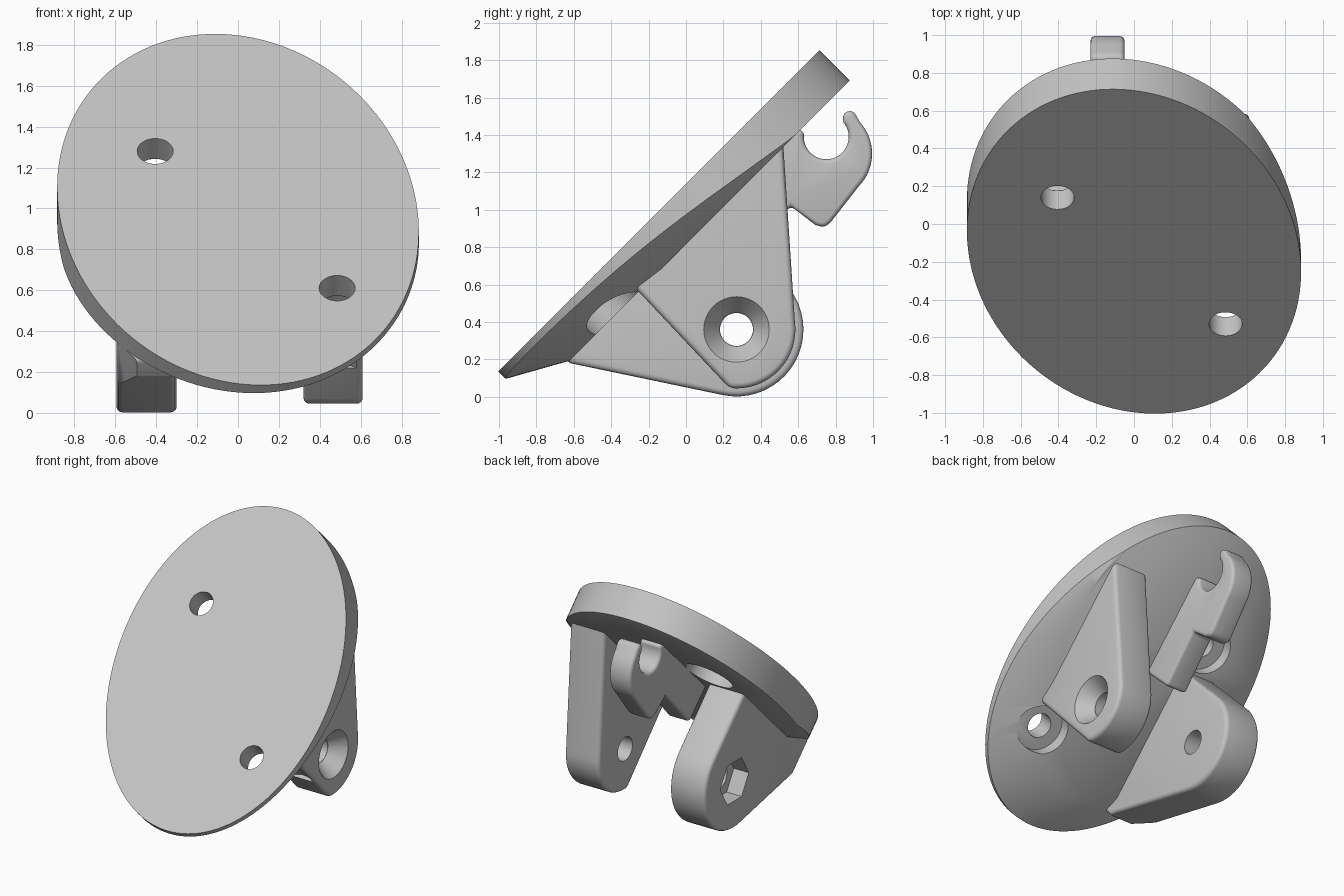
import bpy, bmesh
from math import sin, cos, pi, radians, hypot
from mathutils import Matrix, Vector

cube = bpy.data.objects.get("Cube")
if cube:
    bpy.data.objects.remove(cube)

grey = bpy.data.materials.new("light_grey")
grey.use_nodes = True
grey.diffuse_color = (0.55, 0.55, 0.55, 1)
grey.node_tree.nodes["Principled BSDF"].inputs["Base Color"].default_value = (0.55, 0.55, 0.55, 1)

# Tilted plate frame: local x, s up the slope, -z is depth behind the front face
TILT = Matrix.Translation((0, -0.57, 0.57)) @ Matrix.Rotation(radians(45), 4, 'X')
PIVOT = (0.27, 0.36)


def make(name, rings, matrix=Matrix()):
    """Closed solid lofted through rings of equal point count."""
    bm = bmesh.new()
    loops = [[bm.verts.new(matrix @ Vector(p)) for p in ring] for ring in rings]
    n = len(loops[0])
    for a, b in zip(loops, loops[1:]):
        for i in range(n):
            j = (i + 1) % n
            bm.faces.new((a[i], a[j], b[j], b[i]))
    bm.faces.new(loops[0])
    bm.faces.new(loops[-1])
    bmesh.ops.recalc_face_normals(bm, faces=bm.faces)
    mesh = bpy.data.meshes.new(name)
    bm.to_mesh(mesh)
    bm.free()
    mesh.materials.append(grey)
    ob = bpy.data.objects.new(name, mesh)
    bpy.context.collection.objects.link(ob)
    return ob


def prism(name, profile, x0, x1):
    return make(name, [[(x, y, z) for y, z in profile] for x in (x0, x1)])


def arc(centre, r, a0, a1, n):
    angles = [radians(a0 + (a1 - a0) * i / n) for i in range(n + 1)]
    return [(centre[0] + r * cos(a), centre[1] + r * sin(a)) for a in angles]


def circle(r, n=48):
    return [(r * cos(2 * pi * i / n), r * sin(2 * pi * i / n)) for i in range(n)]


def plate_bore(x, s, r, d0, d1):
    return make("bore_cutter", [[(x + u, s + v, -d) for u, v in circle(r)] for d in (d0, d1)], TILT)


def pivot_bore(stations, n=48):
    """Cutter along x, through (x, radius) stations."""
    return make("pivot_cutter", [[(x, PIVOT[0] + u, PIVOT[1] + v) for u, v in circle(r, n)]
                                 for x, r in stations])


def bake(ob):
    ob.update_tag()
    bpy.context.view_layer.update()
    dg = bpy.context.evaluated_depsgraph_get()
    mesh = bpy.data.meshes.new_from_object(ob.evaluated_get(dg))
    ob.modifiers.clear()
    ob.data = mesh


def cut(ob, cutter, operation='DIFFERENCE'):
    mod = ob.modifiers.new("cut", 'BOOLEAN')
    mod.operation, mod.solver, mod.object = operation, 'EXACT', cutter
    bake(ob)


def round_edges(ob, width):
    mod = ob.modifiers.new("round", 'BEVEL')
    mod.width, mod.segments = width, 4
    mod.limit_method, mod.angle_limit = 'ANGLE', radians(40)
    mod.use_clamp_overlap = False
    bake(ob)


# Oval plate with a chamfered back that fades out towards the top
def oval(i, n=128):
    t, tilt = 2 * pi * i / n, radians(10.7)
    a, b = 0.87 * cos(t), 1.225 * sin(t)
    return a * cos(tilt) - b * sin(tilt), a * sin(tilt) + b * cos(tilt)


MID_S, THICK = 0.601, 0.23
front, rim, back = [], [], []
outline = [oval(i) for i in range(128)]
for u, v in outline:
    r = hypot(u, v)
    facing = (u * cos(radians(302)) + v * sin(radians(302))) / r
    c = max(0.004, (facing + 0.37) / 1.37)
    k = 1 - 0.34 * c / r
    front.append((u, v + MID_S, 0))
    rim.append((u, v + MID_S, -THICK + 0.19 * c))
    back.append((u * k, v * k + MID_S, -THICK))
plate = make("oval_plate", [front, rim, back], TILT)

# Left arm: square lower edge, long sloping back edge
left_arm = prism("left_arm", [(-0.328, 0.642)] + arc(PIVOT, 0.315, -97, 8, 16)
                 + [(0.51, 1.5)], 0.32, 0.61)
# Right arm: long sloping lower edge, square upper edge
right_arm = prism("right_arm", [(-0.705, 0.265), (-0.62, 0.18)]
                  + arc(PIVOT, 0.358, -102, 45, 20) + [(0.085, 1.055)], -0.595, -0.3)

# Trim the arms to the plate outline
trim = make("trim_cutter", [[(u, v + MID_S, -d) for u, v in outline] for d in (0.03, 1.5)], TILT)
for arm in (left_arm, right_arm):
    round_edges(arm, 0.03)
    cut(arm, trim, 'INTERSECT')

# Cable hook with its base rib
hook_centre = (0.75, 1.39)
profile = ([(0.5, 1.45)] + arc(hook_centre, 0.12, 165, 400, 28)
           + arc((0.875, 1.492), 0.036, 190, 30, 6)
           + arc((0.745, 1.3), 0.25, 42, -45, 14)
           + [(0.775, 0.935), (0.74, 0.905), (0.69, 0.92), (0.56, 1.02), (0.28, 0.71), (0.05, 0.93)])
hook = prism("cable_hook", profile, -0.23, -0.05)
round_edges(hook, 0.025)

# Mounting holes with counterbores, and the pivot holes
bores = []
for x, s in ((0.485, 0.057), (-0.405, 1.004)):
    bores += [plate_bore(x, s, 0.088, -0.2, 0.4), plate_bore(x, s, 0.176, 0.14, 0.7)]
pin = pivot_bore([(-1, 0.088), (1, 0.088)])
countersink = pivot_bore([(0.5, 0.09), (0.611, 0.176), (0.7, 0.176)])
nut_pocket = pivot_bore([(-0.7, 0.17), (-0.47, 0.17)], 6)

for part, cutters in ((plate, bores), (left_arm, bores + [pin, countersink]),
                      (right_arm, bores + [pin, nut_pocket])):
    for cutter in cutters:
        cut(part, cutter)
for cutter in bores + [pin, countersink, nut_pocket, trim]:
    bpy.data.objects.remove(cutter)

# Smooth shading with sharp edges kept
for ob in bpy.context.selected_objects:
    ob.select_set(False)
for part in (plate, left_arm, right_arm, hook):
    part.select_set(True)
    bpy.context.view_layer.objects.active = part
bpy.ops.object.shade_smooth_by_angle(angle=radians(32))
